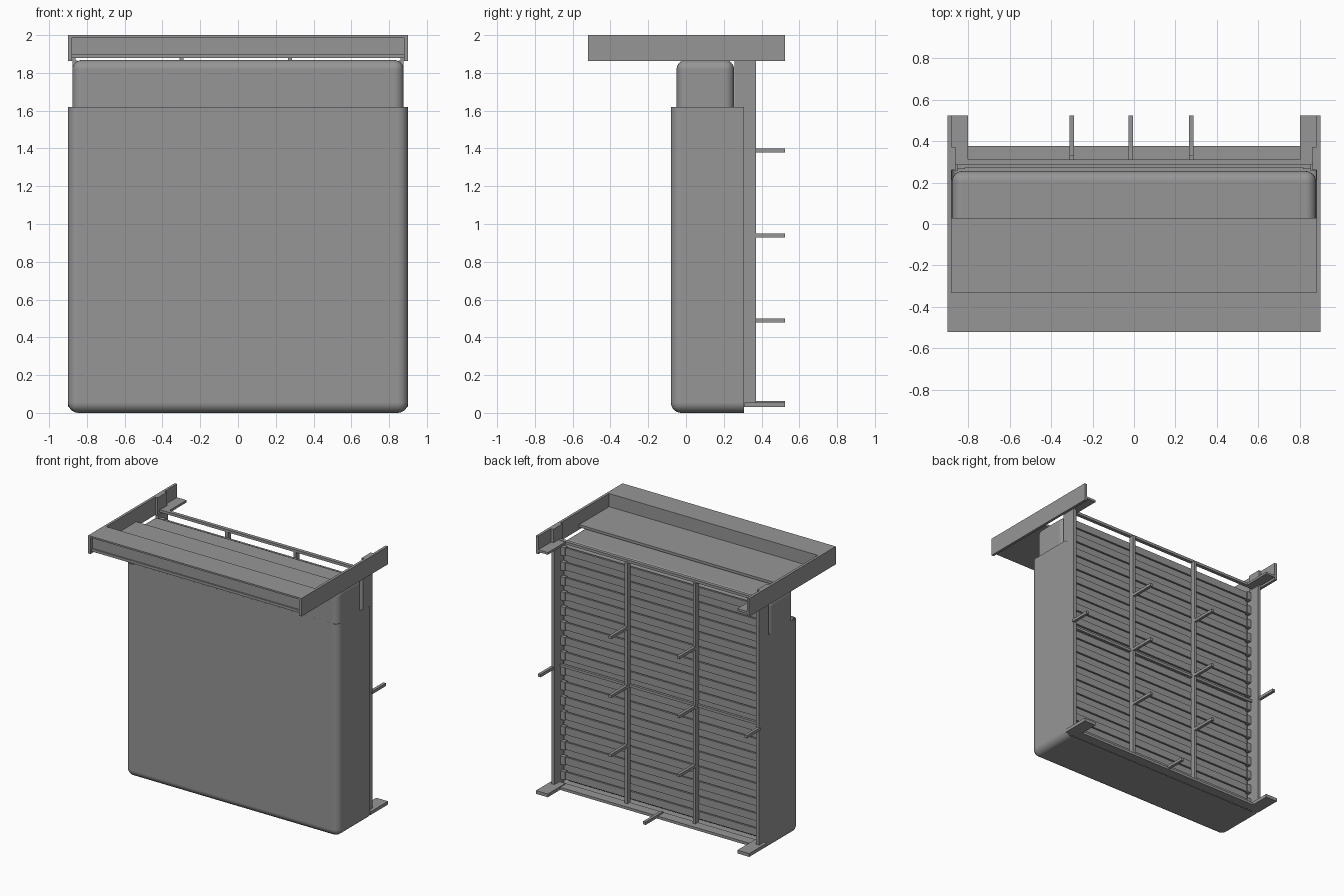
import bpy, bmesh

if "Cube" in bpy.data.objects:
    bpy.data.objects.remove(bpy.data.objects["Cube"])

grey = bpy.data.materials.new("dark_grey")
grey.diffuse_color = (0.305, 0.305, 0.305, 1)
grey.use_nodes = True
grey.node_tree.nodes["Principled BSDF"].inputs["Base Color"].default_value = grey.diffuse_color


def finish(name, bm, smooth=False):
    bmesh.ops.recalc_face_normals(bm, faces=bm.faces)
    me = bpy.data.meshes.new(name)
    bm.to_mesh(me)
    bm.free()
    me.materials.append(grey)
    ob = bpy.data.objects.new(name, me)
    bpy.context.collection.objects.link(ob)
    if smooth:
        bpy.ops.object.select_all(action='DESELECT')
        ob.select_set(True)
        bpy.context.view_layer.objects.active = ob
        bpy.ops.object.shade_smooth_by_angle()
    return ob


def flat_sides(ob):
    # keep the large faces evenly shaded between the rounded edges
    mod = ob.modifiers.new("even_shading", 'WEIGHTED_NORMAL')
    mod.keep_sharp = True
    mod.weight = 100


def block(bm, x, y, z):
    verts = bmesh.ops.create_cube(bm, size=1)["verts"]
    for v in verts:
        for i, (a, b) in enumerate((x, y, z)):
            v.co[i] = a if v.co[i] < 0 else b


def box(name, x, y, z):
    bm = bmesh.new()
    block(bm, x, y, z)
    return finish(name, bm)


def pair(name, x, y, z):
    box(name + "_right", x, y, z)
    box(name + "_left", (-x[1], -x[0]), y, z)


# Mattress with rounded edges
bm = bmesh.new()
block(bm, (-0.877, 0.877), (-0.05, 0.255), (0.03, 1.868))
bmesh.ops.bevel(bm, geom=bm.edges[:], offset=0.05, segments=6, profile=0.5, affect='EDGES')
flat_sides(finish("mattress", bm, True))

# Blanket: open rounded shell wrapped over the mattress
bm = bmesh.new()
block(bm, (-0.9, 0.9), (-0.08, 0.308), (0, 1.62))
cut = [f for f in bm.faces if f.normal.y > 0.5 or f.normal.z > 0.5]
bmesh.ops.delete(bm, geom=cut, context='FACES')
bmesh.ops.bevel(bm, geom=[e for e in bm.edges if len(e.link_faces) == 2],
                offset=0.055, segments=6, profile=0.5, affect='EDGES')
blanket = finish("blanket", bm, True)
# make sure normals point outward, then thicken inward
if next(p for p in blanket.data.polygons if abs(p.normal.y) > 0.99).normal.y > 0:
    blanket.data.flip_normals()
mod = blanket.modifiers.new("thickness", 'SOLIDIFY')
mod.thickness = 0.022
mod.offset = -1
flat_sides(blanket)

# Headboard: side boards, front panel, boxed top shelf
pair("headboard_side", (0.88, 0.90), (-0.52, 0.523), (1.863, 2.0))
box("headboard_panel", (-0.88, 0.88), (-0.51, 0.03), (1.88, 1.90))
box("headboard_shelf", (-0.88, 0.88), (-0.50, -0.33), (1.90, 1.99))
box("headboard_back_plate", (-0.9, 0.9), (-0.52, -0.33), (1.988, 2.0))
pair("headboard_leg_flange", (0.80, 0.88), (0.31, 0.523), (1.88, 1.897))

# Frame side rails with brackets to the headboard
pair("side_rail", (0.85, 0.876), (0.256, 0.37), (0.03, 1.865))
pair("rail_bracket", (0.86, 0.88), (0.26, 0.37), (1.865, 2.0))

# Foot and head rails, foot legs
box("foot_rail", (-0.86, 0.86), (0.30, 0.375), (0.03, 0.05))
box("head_rail", (-0.86, 0.86), (0.285, 0.312), (1.88, 1.90))
pair("foot_leg", (0.80, 0.90), (0.31, 0.523), (0.03, 0.055))

# Long centre bars and their support legs
for n, x in enumerate((-0.30, 0.275)):
    box(f"centre_bar_{n}", (x - 0.011, x + 0.011), (0.29, 0.33), (0.05, 1.885))
    for k, z in enumerate((0.49, 0.94, 1.39)):
        box(f"centre_leg_{n}_{k}", (x - 0.011, x + 0.011), (0.32, 0.523), (z - 0.011, z + 0.011))
pair("side_leg", (0.86, 0.882), (0.36, 0.523), (0.929, 0.951))
box("foot_centre_leg", (-0.026, -0.004), (0.31, 0.523), (0.04, 0.062))
box("cross_bar", (-0.86, 0.86), (0.285, 0.305), (0.93, 0.95))

# Slats with end holders
slats, holders = bmesh.new(), bmesh.new()
for i in range(16):
    z = 0.10 + i * 0.114
    block(slats, (-0.83, 0.83), (0.272, 0.287), (z - 0.028, z + 0.028))
    for s in (-0.835, 0.835):
        block(holders, (s - 0.02, s + 0.02), (0.266, 0.296), (z - 0.032, z + 0.032))
finish("slats", slats)
finish("slat_holders", holders)
